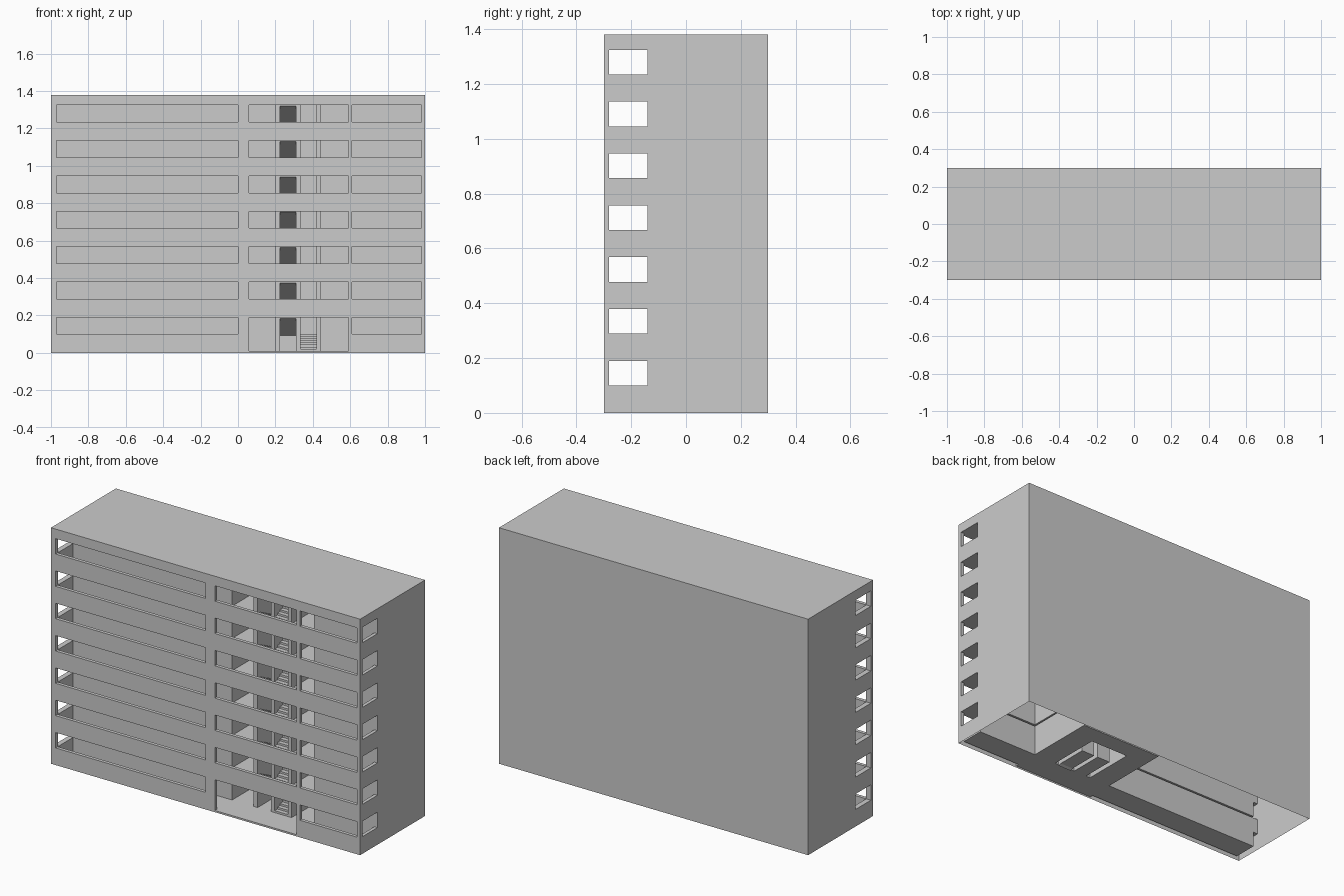
import bpy, bmesh

if "Cube" in bpy.data.objects:
    bpy.data.objects.remove(bpy.data.objects["Cube"])

FLOORS, STEP = 7, 0.189
BACK = 0.06            # where the stair landing starts
base = lambda k: STEP * k

# Grid lines of the building
xs = [-1, -.97, 0, .06, .197, .225, .31, .335, .42, .445, .59, .61, .98, 1]
ys = [-.3, -.28, -.14, BACK, .15, .172, .28, .3]
zs = [0] + [base(k) + d for k in range(FLOORS) for d in (.01, .09, .10, .19)] + [1.38]


def inside(v, a, b):
    return a < v < b


def is_void(x, y, z):
    """True where the block is hollowed: corridors, lobbies, stair shaft, windows."""
    if not (inside(x, -1, 1) and inside(y, -.3, .3) and inside(z, 0, 1.38)):
        return True
    k = min(FLOORS - 1, max(0, int((z - .01) / STEP)))
    h = z - base(k)
    room, window = inside(h, .01, .19), inside(h, .10, .19)
    # front wall openings, with a doorway on the ground floor
    if y < -.28:
        if inside(x, .06, .59):
            return window or (k == 0 and room)
        return window and (inside(x, -.97, 0) or inside(x, .61, .98))
    # corridor and its end windows
    if y < -.14:
        return room if inside(x, -.97, .98) else window
    # stair shaft: two lanes and a half landing
    if inside(x, .225, .42) and y < .15:
        if not inside(z, .01, base(FLOORS - 1) + .19):
            return False
        if y > BACK:
            return not inside(h, .09, .10) and not (k == 0 and h < .10)
        return not inside(x, .31, .335)
    # lobby around the stairwell walls
    if inside(x, .06, .59) and y < .28:
        return room and not (inside(x, .197, .445) and y < .172)
    return False


def finish(name, bm):
    me = bpy.data.meshes.new(name)
    bm.to_mesh(me)
    bm.free()
    ob = bpy.data.objects.new(name, me)
    bpy.context.collection.objects.link(ob)
    return ob


# Building shell: one face wherever solid meets void, open underneath
axes = (xs, ys, zs)
bm = bmesh.new()
cells = [(i, j, k) for i in range(len(xs) - 1) for j in range(len(ys) - 1)
         for k in range(len(zs) - 1)]


def middle(c):
    out = []
    for a, i in zip(axes, c):
        if i < 0:
            out.append(a[0] - 1)
        elif i >= len(a) - 1:
            out.append(a[-1] + 1)
        else:
            out.append((a[i] + a[i + 1]) / 2)
    return out


for c in cells:
    if is_void(*middle(c)):
        continue
    for ax in range(3):
        for side in (0, 1):
            n = list(c)
            n[ax] += 1 if side else -1
            if n[2] < 0 or not is_void(*middle(n)):
                continue
            u, w = (ax + 1) % 3, (ax + 2) % 3
            ring = []
            for du, dw in ((0, 0), (1, 0), (1, 1), (0, 1)):
                p = [0, 0, 0]
                p[ax] = axes[ax][c[ax] + side]
                p[u] = axes[u][c[u] + du]
                p[w] = axes[w][c[w] + dw]
                ring.append(bm.verts.new(p))
            bm.faces.new(ring if side else ring[::-1])
bmesh.ops.remove_doubles(bm, verts=bm.verts, dist=1e-5)
finish("building_shell", bm)


def flight(name, x0, x1, y0, z0, y1, z1, steps=8, thick=.014):
    """Stair flight: stepped top, sloped underside, repeated on each floor."""
    dy, dz = (y1 - y0) / steps, (z1 - z0) / steps
    prof = [(y0, z0)]
    for s in range(steps):
        prof += [(y0 + dy * s, z0 + dz * (s + 1)), (y0 + dy * (s + 1), z0 + dz * (s + 1))]
    prof += [(y1, z1 - thick), (y0, z0 - thick / 2)]
    bm = bmesh.new()
    f = bm.faces.new([bm.verts.new((x0, y, z)) for y, z in prof])
    new = bmesh.ops.extrude_face_region(bm, geom=[f])["geom"]
    bmesh.ops.translate(bm, vec=(x1 - x0, 0, 0),
                        verts=[v for v in new if isinstance(v, bmesh.types.BMVert)])
    bmesh.ops.recalc_face_normals(bm, faces=bm.faces)
    ob = finish(name, bm)
    arr = ob.modifiers.new("floors", 'ARRAY')
    arr.count = FLOORS
    arr.use_relative_offset = False
    arr.use_constant_offset = True
    arr.constant_offset_displace = (0, 0, STEP)


# Lower flights climb to the back landing, upper flights return to the front
flight("lower_stair_flights", .335, .42, -.14, .01, BACK, .10)
flight("upper_stair_flights", .225, .31, BACK, .10, -.14, .199)
